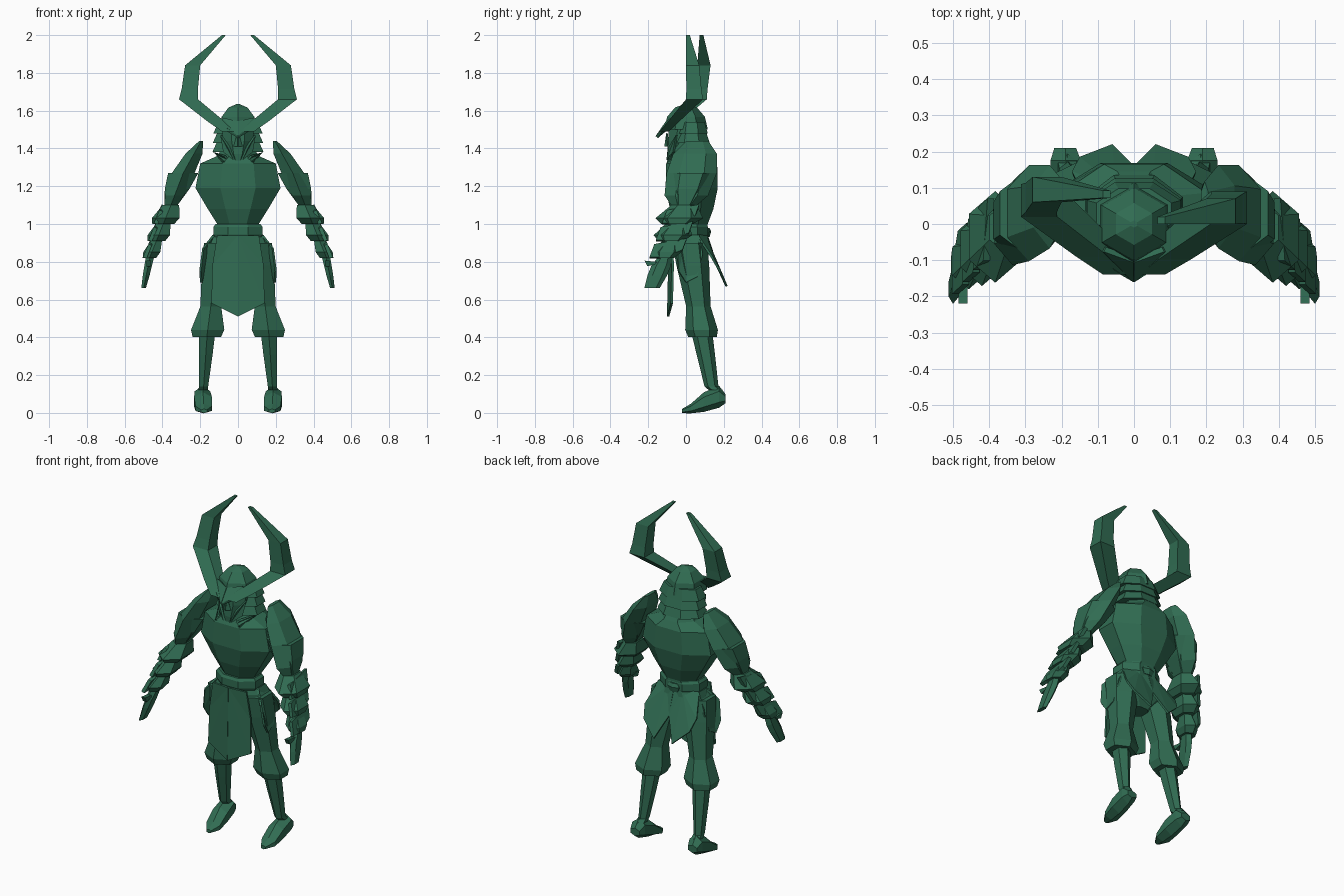
import bpy, bmesh, math
from mathutils import Vector

default_cube = bpy.data.objects.get("Cube")
if default_cube:
    bpy.data.objects.remove(default_cube)

colour = (0.03, 0.15, 0.085, 1)
green = bpy.data.materials.new("dark_green")
green.use_nodes = True
green.diffuse_color = colour
green.node_tree.nodes["Principled BSDF"].inputs["Base Color"].default_value = colour


def finish(name, bm, mirror):
    bmesh.ops.recalc_face_normals(bm, faces=bm.faces)
    mesh = bpy.data.meshes.new(name)
    bm.to_mesh(mesh)
    bm.free()
    mesh.materials.append(green)
    part = bpy.data.objects.new(name, mesh)
    bpy.context.collection.objects.link(part)
    if mirror:
        part.modifiers.new("mirror", 'MIRROR').use_mirror_merge = False
    return part


def ring(centre, wide, deep):
    return centre, wide, deep


def spine(z, forward=0):
    """Point on the body's centre line."""
    return Vector((0, .03 - forward, z))


def loft(name, rings, sides=8, mirror=False, upright=False):
    """Closed skin over rings that lie flat, or stand upright facing the front."""
    bm = bmesh.new()
    grow = 1 / math.cos(math.pi / sides)
    depth_axis = Vector((0, 0, grow)) if upright else Vector((0, grow, 0))
    width_axis = Vector((grow, 0, 0))
    angles = [math.tau * (i + .5) / sides for i in range(sides)]
    loops = [[bm.verts.new(centre + width_axis * wide * math.cos(angle)
                           + depth_axis * deep * math.sin(angle)) for angle in angles]
             for centre, wide, deep in rings]
    for lower, upper in zip(loops, loops[1:]):
        for i in range(sides):
            bm.faces.new((lower[i - 1], lower[i], upper[i], upper[i - 1]))
    bm.faces.new(loops[0])
    bm.faces.new(loops[-1])
    return finish(name, bm, mirror)


def limb(name, rings, sides=6):
    return loft(name, rings, sides, mirror=True)


def panel(name, corners, thickness=.012):
    """Mirrored thin plate, fanned out from its first corner."""
    bm = bmesh.new()
    verts = [bm.verts.new(corner) for corner in corners]
    for second, third in zip(verts[1:], verts[2:]):
        bm.faces.new((verts[0], second, third))
    part = finish(name, bm, mirror=True)
    solid = part.modifiers.new("thickness", 'SOLIDIFY')
    solid.thickness = thickness
    solid.offset = 0
    return part


# Joints of the left side, shared by the parts around them
collarbone = Vector((.195, .06, 1.44))
shoulder = Vector((.29, .03, 1.27))
elbow = Vector((.355, -.01, 1.1))
wrist = Vector((.465, -.11, .83))
fingertip = Vector((.5, -.18, .66))
hip = Vector((.1, .02, .9))
knee = Vector((.163, .085, .42))
ankle = Vector((.182, .135, .14))
heel = Vector((.19, .21, .075))
toe = Vector((.18, -.02, .01))
waist = .94

# Torso
loft("torso", [
    ring(spine(1.42), wide=.07, deep=.08),
    ring(spine(1.36), wide=.11, deep=.115),
    ring(spine(1.32), wide=.2, deep=.135),
    ring(spine(1.19), wide=.225, deep=.138),
    ring(spine(1.08), wide=.16, deep=.115),
    ring(spine(1), wide=.11, deep=.085),
    ring(spine(waist), wide=.12, deep=.085)])
panel("collar", [(0, -.1, 1.28), (.08, -.1, 1.33), (.13, .02, 1.38), (.07, -.09, 1.36)])

# Shoulders and arms
limb("shoulder_pad", [
    ring(collarbone, wide=.01, deep=.05),
    ring(collarbone.lerp(shoulder, .4), wide=.045, deep=.1),
    ring(shoulder, wide=.06, deep=.115),
    ring(shoulder.lerp(elbow, .7), wide=.05, deep=.1),
    ring(elbow, wide=.03, deep=.06)])
limb("arm", [
    ring(shoulder, wide=.08, deep=.105),
    ring(shoulder.lerp(elbow, .5), wide=.065, deep=.09),
    ring(elbow, wide=.035, deep=.05),
    ring(wrist, wide=.03, deep=.035)])
limb("hand", [
    ring(wrist, wide=.022, deep=.03),
    ring(wrist.lerp(fingertip, .3), wide=.02, deep=.045),
    ring(wrist.lerp(fingertip, .6), wide=.018, deep=.045),
    ring(fingertip, wide=.012, deep=.035)])
thumb = wrist.lerp(fingertip, .2)
panel("thumb", [thumb, thumb + Vector((0, -.095, .01)), thumb + Vector((0, -.08, -.02))], .025)

# Three flared bracer plates, each with an outer fin
for i in range(3):
    top = elbow.lerp(wrist, i / 3)
    bottom = elbow.lerp(wrist, (i + 1.1) / 3)
    wide = .073 - .014 * i
    limb(f"bracer_{i + 1}", [
        ring(top, wide * .6, wide * .8),
        ring(bottom.lerp(top, .3), wide, wide * 1.5),
        ring(bottom, wide * .8, wide)])
    outer = bottom + Vector((wide * .55, 0, 0))
    front, rise = Vector((0, -.08, 0)), top - bottom
    panel(f"bracer_fin_{i + 1}", [outer, outer + front, outer + front + rise * .7,
                                  outer - front + rise, outer - front + rise * .4], .02)

# Head and mask
loft("mask", [
    ring(spine(1.52, forward=.04), wide=.085, deep=.08),
    ring(spine(1.44, forward=.05), wide=.08, deep=.075),
    ring(spine(1.37, forward=.06), wide=.055, deep=.07),
    ring(spine(1.32, forward=.08), wide=.02, deep=.045)])
panel("cheek_guard", [(.02, -.1, 1.34), (.075, -.065, 1.38), (.09, -.05, 1.47), (.05, -.09, 1.41)])
panel("nose_guard", [(0, -.11, 1.41), (.02, -.095, 1.41), (0, -.1, 1.48)])

# Helmet dome, neck guards and brow
rises = [math.radians(angle) for angle in (0, 30, 60, 85)]
loft("helmet_dome", [ring(spine(1.5 + .135 * math.sin(rise), forward=.03),
                          wide=.1 * math.cos(rise), deep=.1 * math.cos(rise))
                     for rise in rises], sides=6)
for i in range(3):
    z, wide, deep = 1.48 - .05 * i, .13 + .003 * i, .085 + .01 * i
    loft(f"neck_guard_{i + 1}", [
        ring(spine(z + .06), wide * .8, deep * .8),
        ring(spine(z), wide, deep),
        ring(spine(z), wide * .8, deep * .8)])
panel("brow_visor", [(0, -.155, 1.46), (.06, -.125, 1.5), (.1, -.07, 1.53),
                     (.08, -.07, 1.56), (0, -.1, 1.54)], .016)

# Horns, the right one swept further back
for side, name, sweep in ((1, "left_horn", 0), (-1, "right_horn", .06)):
    root = Vector((side * .05, -.115, 1.49))
    bend = Vector((side * .262, .045 + sweep / 3, 1.66))
    crook = Vector((side * .24, .035 + sweep, 1.84))
    tip = Vector((side * .075, .01 + sweep * 1.2, 2))
    loft(name, [
        ring(root, wide=.035, deep=.025),
        ring(root.lerp(bend, .3), wide=.045, deep=.03),
        ring(bend, wide=.05, deep=.045),
        ring(bend.lerp(crook, .3), wide=.043, deep=.04),
        ring(crook, wide=.04, deep=.035),
        ring(tip, wide=.01, deep=.01)], sides=4)

# Belt and hips
loft("belt", [ring(spine(z, forward=.01), wide, wide * .74)
              for z, wide in ((1, .118), (.985, .13), (.945, .13), (.93, .122))])
loft("back_knot", [ring(spine(waist + rise, forward=-.08), wide, wide / 2)
                   for rise, wide in ((.04, .025), (.02, .04), (-.01, .025))], sides=6)
loft("hips", [
    ring(spine(waist), wide=.125, deep=.085),
    ring(spine(.87), wide=.18, deep=.095),
    ring(spine(.8), wide=.16, deep=.08),
    ring(spine(.74), wide=.06, deep=.05)])

# Skirt panels
panel("front_apron", [(0, -.085, waist), (.11, -.075, waist), (.135, -.07, .78),
                      (.14, -.075, .58), (0, -.095, .51)])
panel("side_flap", [(.13, 0, waist), (.185, -.05, .87), (.2, -.04, .75), (.195, 0, .69),
                    (.19, .06, .72), (.175, .09, .84), (.13, .07, waist)])
panel("back_flap", [(.05, .1, waist), (0, .11, waist), (0, .155, .8), (.06, .215, .67),
                    (.15, .18, .75), (.17, .14, .82), (.13, .06, waist)])

# Legs and feet
limb("trouser_leg", [
    ring(hip, wide=.08, deep=.08),
    ring(hip.lerp(knee, .25), wide=.075, deep=.075),
    ring(hip.lerp(knee, .7), wide=.055, deep=.056),
    ring(knee.lerp(hip, .04), wide=.088, deep=.075),
    ring(knee.lerp(hip, -.04), wide=.075, deep=.065)])
limb("shin", [
    ring(knee, wide=.042, deep=.048),
    ring(knee.lerp(ankle, .4), wide=.036, deep=.042),
    ring(ankle, wide=.024, deep=.032),
    ring(ankle.lerp(heel, .3), wide=.026, deep=.032)])
loft("foot", [
    ring(heel, wide=.03, deep=.02),
    ring(heel.lerp(toe, .15) + Vector((0, 0, .02)), wide=.042, deep=.05),
    ring(heel.lerp(toe, .5) + Vector((0, 0, .015)), wide=.047, deep=.045),
    ring(heel.lerp(toe, .8), wide=.043, deep=.022),
    ring(toe, wide=.015, deep=.01)], sides=6, mirror=True, upright=True)
